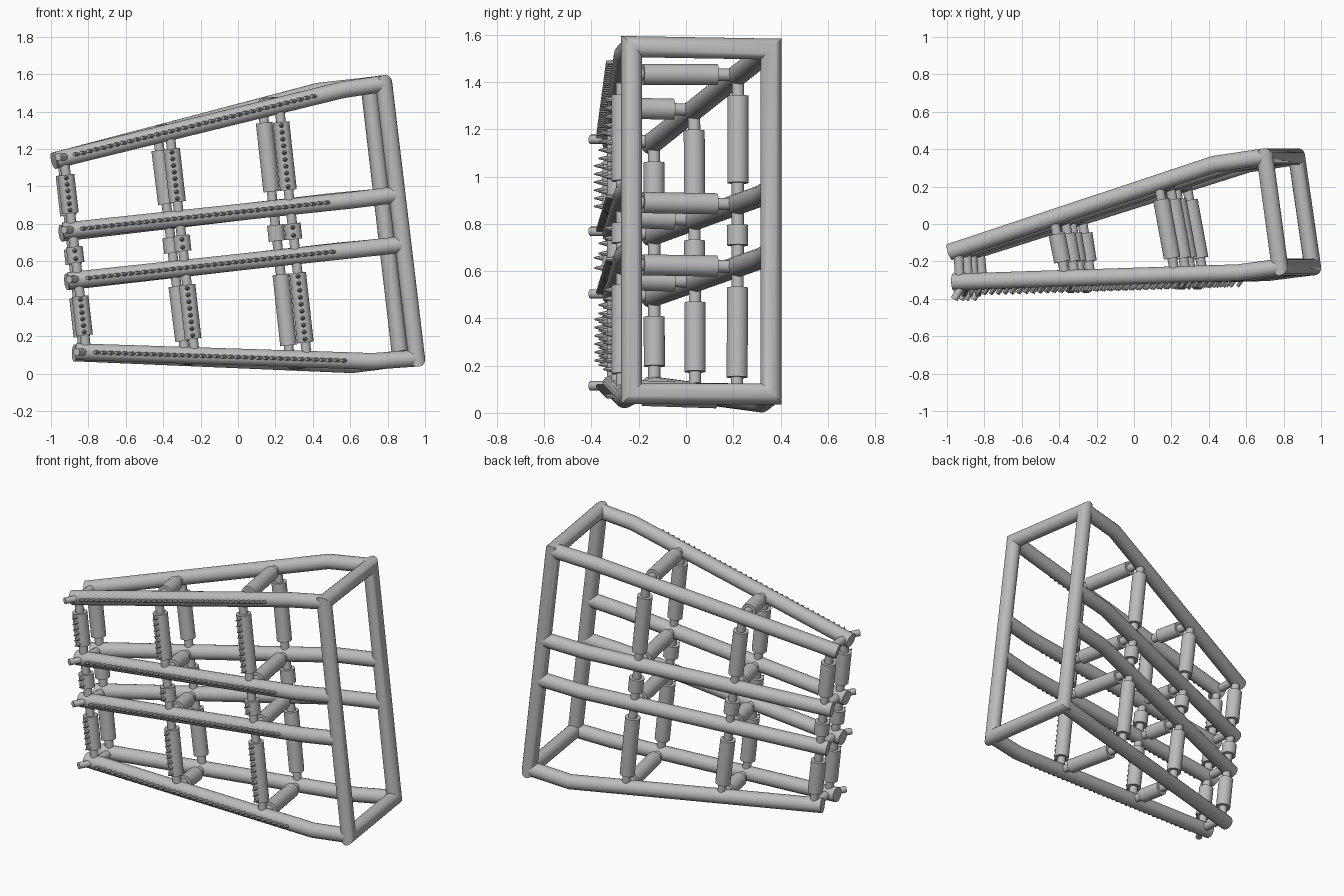
import bpy, bmesh, math
from mathutils import Vector

cube = bpy.data.objects.get("Cube")
if cube:
    bpy.data.objects.remove(cube, do_unlink=True)

grey = bpy.data.materials.new("plain grey")
grey.use_nodes = True
colour = (0.5, 0.5, 0.5, 1)
grey.diffuse_color = colour
grey.node_tree.nodes["Principled BSDF"].inputs["Base Color"].default_value = colour

TUBE, ROD, MARGIN, SIDES = 0.045, 0.026, 0.09, 20


def finish(name, bm):
    bmesh.ops.recalc_face_normals(bm, faces=bm.faces)
    mesh = bpy.data.meshes.new(name)
    bm.to_mesh(mesh)
    bm.free()
    mesh.materials.append(grey)
    obj = bpy.data.objects.new(name, mesh)
    bpy.context.collection.objects.link(obj)
    bpy.ops.object.select_all(action='DESELECT')
    obj.select_set(True)
    bpy.context.view_layer.objects.active = obj
    bpy.ops.object.shade_smooth_by_angle(angle=math.radians(35))
    return obj


def sweep(bm, path, radius, closed=False, tip=None, sides=SIDES):
    """Round tube along a path with mitred corners; tip sets a tapered end radius."""
    pts = [Vector(p) for p in path]
    n = len(pts)
    segs = [(pts[(i + 1) % n] - pts[i]).normalized() for i in range(n)]
    u = segs[0].orthogonal().normalized()
    v = segs[0].cross(u)
    angles = [2 * math.pi * k / sides for k in range(sides)]
    ring = [pts[0] + radius * (u * math.cos(a) + v * math.sin(a)) for a in angles]
    rings = []
    for i, p in enumerate(pts):
        d_in = segs[i - 1] if (closed or i) else segs[0]
        d_out = segs[i] if (closed or i < n - 1) else d_in
        normal = (d_in + d_out).normalized()
        d = segs[0] if i == 0 else d_in
        ring = [q + d * ((p - q).dot(normal) / d.dot(normal)) for q in ring]
        if tip is not None and i == n - 1:
            ring = [p + (q - p) * tip / radius for q in ring]
        rings.append([bm.verts.new(q) for q in ring])
    for i in range(n if closed else n - 1):
        a, b = rings[i], rings[(i + 1) % n]
        for k in range(sides):
            j = (k + 1) % sides
            bm.faces.new((a[k], a[j], b[j], b[k]))
    if not closed:
        bm.faces.new(rings[0])
        bm.faces.new(rings[-1])


def tube(name, path, **kw):
    bm = bmesh.new()
    sweep(bm, path, TUBE, **kw)
    return finish(name, bm)


# End frame: leaning rectangle of mitred tube
tube("end_frame", [(0.78, -0.23, 1.55), (0.70, 0.36, 1.54),
                   (0.87, 0.36, 0.08), (0.955, -0.23, 0.082)], closed=True)

# Rails, top to bottom: free end, elbow, joint with the end frame
levels = ["top", "upper", "lower", "bottom"]
rails = {
    "front": [
        [(-0.967, -0.31, 1.143), (0.56, -0.26, 1.517), (0.78, -0.23, 1.55)],
        [(-0.935, -0.31, 0.762), (0.62, -0.26, 0.928), (0.85, -0.23, 0.957)],
        [(-0.908, -0.31, 0.497), (0.65, -0.26, 0.665), (0.88, -0.23, 0.69)],
        [(-0.868, -0.31, 0.117), (0.72, -0.26, 0.065), (0.955, -0.23, 0.082)]],
    "back": [
        [(-0.985, -0.15, 1.137), (0.43, 0.32, 1.51), (0.70, 0.36, 1.54)],
        [(-0.945, -0.15, 0.75), (0.50, 0.32, 0.92), (0.77, 0.36, 0.945)],
        [(-0.915, -0.15, 0.49), (0.53, 0.32, 0.655), (0.80, 0.36, 0.68)],
        [(-0.875, -0.15, 0.11), (0.61, 0.32, 0.047), (0.87, 0.36, 0.08)]]}
for side, group in rails.items():
    for level, path in zip(levels, group):
        tube(f"{side}_{level}_rail", path)


# Strut stations: x at the top and bottom rails
stations = {"front": [(-0.93, -0.81), (-0.365, -0.23), (0.22, 0.37)],
            "back": [(-0.94, -0.825), (-0.43, -0.28), (0.13, 0.28)]}


def on_rail(side, level, x):
    a, b = (Vector(p) for p in rails[side][level][:2])
    return a.lerp(b, (x - a.x) / (b.x - a.x))


def node(side, level, s):
    x0, x1 = stations[side][s]
    top, low = on_rail(side, 0, x0), on_rail(side, 3, x1)
    z = on_rail(side, level, (x0 + x1) / 2).z
    t = {0: 0, 3: 1}.get(level, (top.z - z) / (top.z - low.z))
    return on_rail(side, level, x0 + (x1 - x0) * t)


def strut(name, a, b):
    """Thin rod with a thick sleeve in the middle where there is room."""
    bm = bmesh.new()
    sweep(bm, [a, b], ROD)
    d = (b - a).normalized()
    if (b - a).length > 2.5 * MARGIN:
        sweep(bm, [a + d * MARGIN, b - d * MARGIN], TUBE)
    return finish(name, bm)


for s in range(3):
    for side in rails:
        for i in range(3):
            strut(f"{side}_upright_strut_{s + 1}_{levels[i]}",
                  node(side, i, s), node(side, i + 1, s))
    for i in range(4):
        strut(f"cross_strut_{s + 1}_{levels[i]}", node("front", i, s), node("back", i, s))

# Rows of slanted studs and an end peg on every front rail
slant = Vector((-0.55, -0.83, 0)).normalized()
spans = [(-0.85, 0.42), (-0.81, 0.49), (-0.78, 0.52), (-0.74, 0.58)]
for i, (x0, x1) in enumerate(spans):
    bm = bmesh.new()
    count = 36
    for k in range(count):
        p = on_rail("front", i, x0 + (x1 - x0) * k / (count - 1)) + Vector((0, -0.03, 0))
        sweep(bm, [p, p + slant * 0.048], 0.011, sides=8, tip=0.009)
    finish(f"{levels[i]}_rail_studs", bm)
    bm = bmesh.new()
    p = on_rail("front", i, rails["front"][i][0][0] + 0.06)
    sweep(bm, [p, p + Vector((-0.055, -0.095, 0))], 0.02, sides=12)
    finish(f"{levels[i]}_rail_peg", bm)

# Pointed studs down the front sleeves
for s in range(3):
    bm = bmesh.new()
    for i in range(3):
        a, b = node("front", i, s), node("front", i + 1, s)
        d = (b - a).normalized()
        room = (b - a).length - 2 * MARGIN
        count = max(2, round(room / 0.036))
        for k in range(count):
            p = a + d * (MARGIN + room * (k + 0.5) / count) + Vector((0, -0.035, 0))
            sweep(bm, [p, p + Vector((0, -0.045, 0))], 0.015, sides=8, tip=0.003)
    finish(f"upright_studs_{s + 1}", bm)
